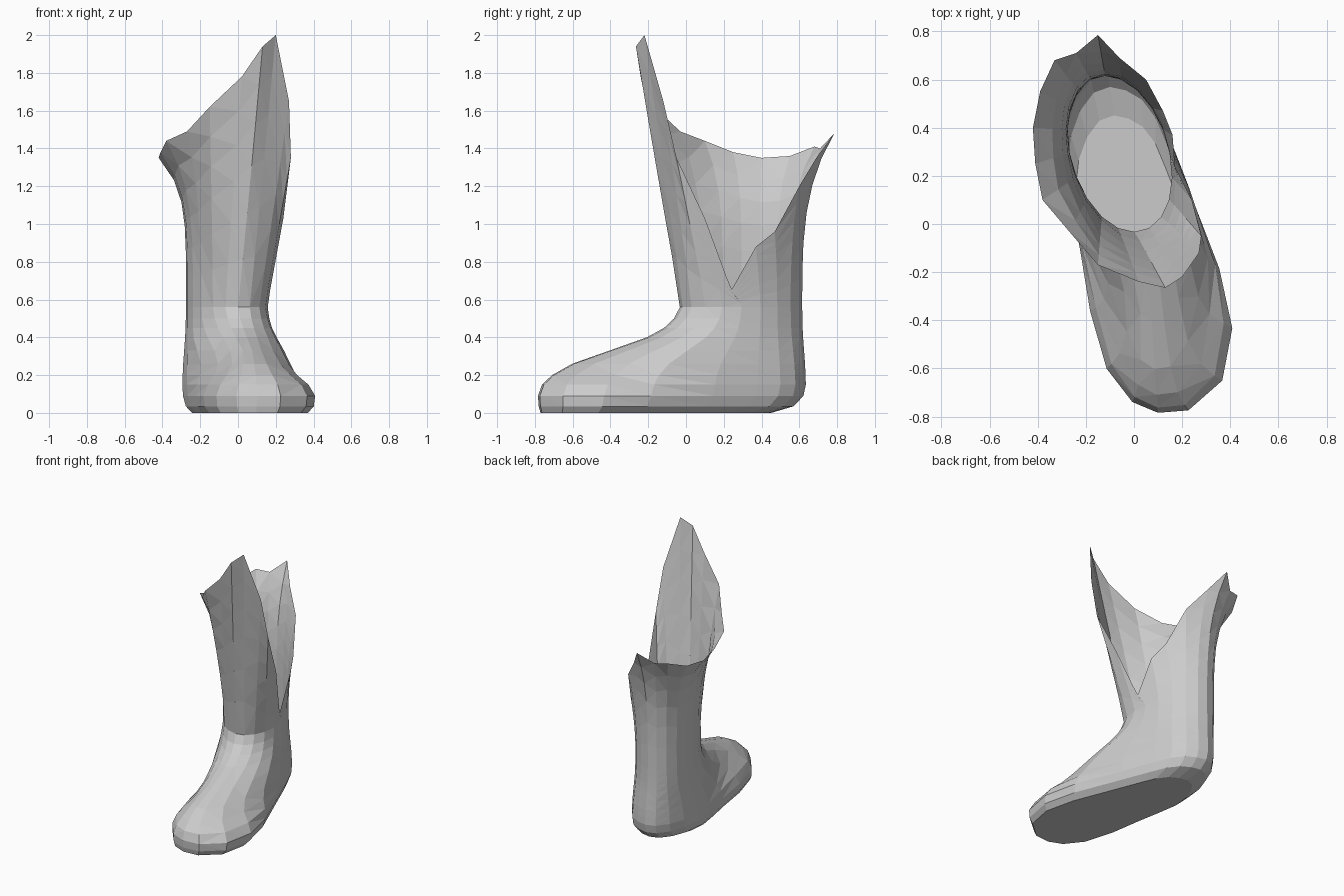
import bpy, bmesh, math

N = 20  # columns around the boot, starting at the front, counter-clockwise from above

# Sole outline (x, y)
SOLE = [(.10, -.785), (.23, -.775), (.375, -.65), (.418, -.43), (.36, -.18),
        (.23, .15), (.14, .38), (.09, .50), (.03, .58), (-.04, .62),
        (-.11, .635), (-.18, .61), (-.24, .53), (-.28, .42), (-.295, .28),
        (-.27, .12), (-.23, -.10), (-.19, -.36), (-.12, -.60), (-.01, -.74)]

# Cut top edge (x, y, z, flare exponent)
RIM = [(.13, -.265, 1.94, .95), (.20, -.22, 2.0, .95), (.27, -.12, 1.65, .95),
       (.28, -.05, 1.35, 1), (.24, .10, 1.03, 1), (.17, .24, .65, 1),
       (.16, .37, .88, 1.3), (.12, .47, .96, 2), (.05, .60, 1.2, 2.5),
       (-.06, .69, 1.35, 3), (-.15, .785, 1.48, 3.2), (-.24, .71, 1.40, 3.5),
       (-.33, .68, 1.41, 4), (-.39, .55, 1.36, 4.5), (-.42, .40, 1.35, 5),
       (-.41, .25, 1.38, 4.6), (-.38, .10, 1.44, 3.8), (-.27, -.03, 1.49, 2.5),
       (-.15, -.17, 1.62, 1.4), (.02, -.24, 1.78, 1.05)]

# Foot levels: height, blend towards the ankle, instep narrowing, scale
LEVELS = [(0, 0, 0, .86), (.035, 0, 0, .95), (.09, 0, .02, .99), (.15, .03, .12, 1),
          (.20, .10, .28, 1), (.26, .24, .42, 1), (.33, .50, .5, 1),
          (.40, .76, .5, 1), (.45, .88, .4, 1), (.50, .95, .2, 1), (.56, .99, 0, 1)]


def ankle(i):
    a = -math.pi / 2 + 2 * math.pi * i / N
    return (-.06 + .207 * math.cos(a) - .06 * math.sin(a), .295 + .32 * math.sin(a))


def foot_point(i, z, blend, narrow, scale):
    (sx, sy), (ax, ay) = SOLE[i], ankle(i)
    x, y = sx + (ax - sx) * blend, sy + (ay - sy) * blend
    k = min(1, max(0, (.1 - y) / .5))
    x = .1 + (x - .1) * (1 - narrow * k)
    return (.08 + (x - .08) * scale, -.68 + (y + .68) * scale, z)


def shaft_point(i, s):
    (ax, ay), (rx, ry, rz, e) = ankle(i), RIM[i]
    f = s ** e
    return (ax + (rx - ax) * f, ay + (ry - ay) * f, .57 + (rz - .57) * s)


bm = bmesh.new()
rings = [[bm.verts.new(foot_point(i, *lv)) for i in range(N)] for lv in LEVELS]
rings += [[bm.verts.new(shaft_point(i, s)) for i in range(N)]
          for s in (.18, .36, .54, .7, .85, 1)]

# Flat sole, then walls from the sole up to the cut edge
bm.faces.new(rings[0][::-1])
for low, high in zip(rings, rings[1:]):
    for i in range(N):
        j = (i + 1) % N
        bm.faces.new((low[i], low[j], high[j], high[i]))
bmesh.ops.triangulate(bm, faces=bm.faces[:])

mesh = bpy.data.meshes.new("boot")
bm.to_mesh(mesh)
bm.free()
boot = bpy.data.objects.new("boot", mesh)
bpy.context.collection.objects.link(boot)
